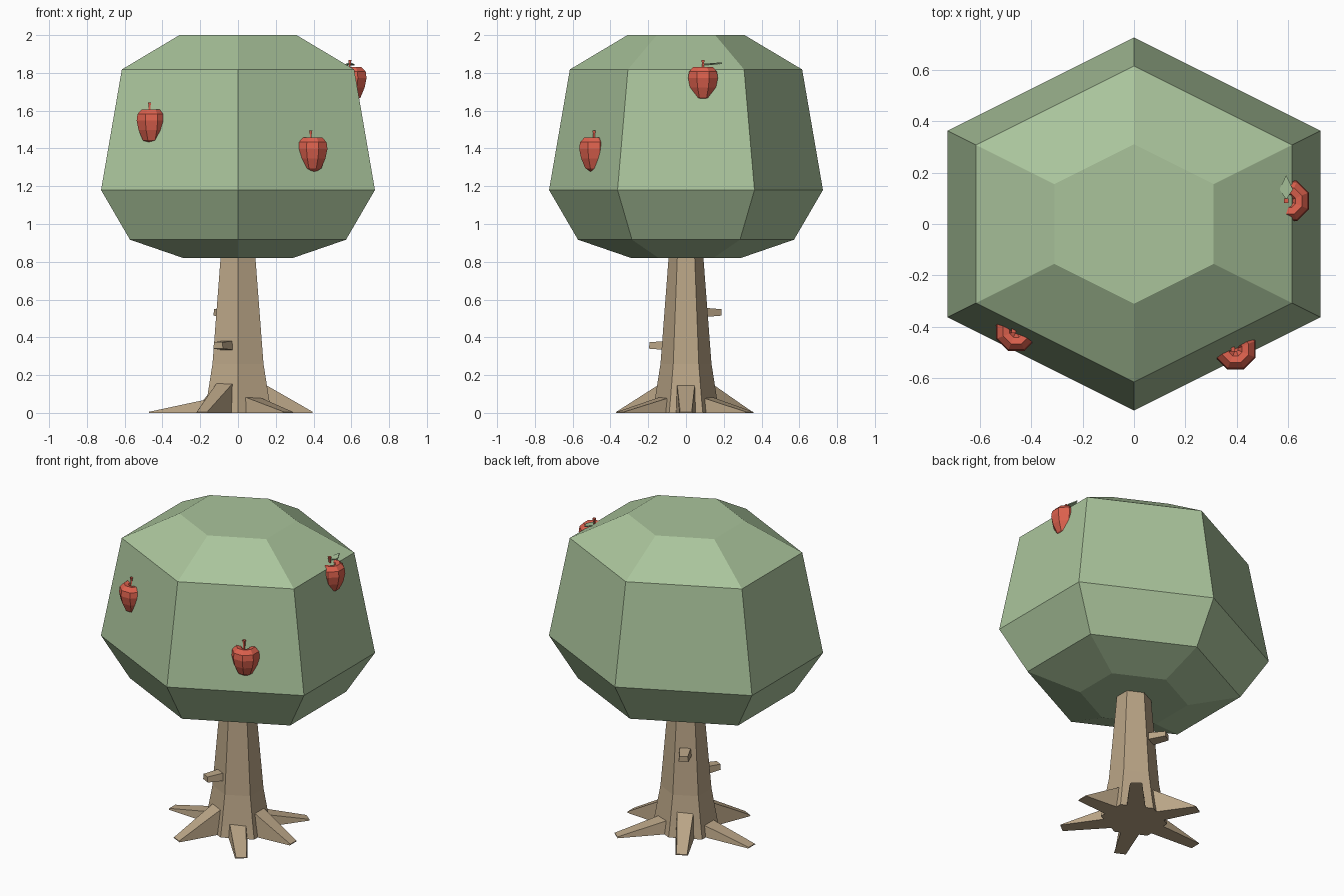
import bpy, bmesh, math
from mathutils import Vector

cube = bpy.data.objects.get("Cube")
if cube:
    bpy.data.objects.remove(cube, do_unlink=True)


def material(name, rgb):
    m = bpy.data.materials.new(name)
    m.use_nodes = True
    m.diffuse_color = (*rgb, 1)
    node = next(n for n in m.node_tree.nodes if n.type == 'BSDF_PRINCIPLED')
    node.inputs["Base Color"].default_value = (*rgb, 1)
    return m


GREEN = material("leaf green", (0.40, 0.55, 0.33))
BARK = material("bark brown", (0.49, 0.375, 0.24))
RED = material("apple red", (0.72, 0.12, 0.075))


def loft(name, rings, mat):
    """Skin a list of equal-sized point rings and cap both ends."""
    bm = bmesh.new()
    loops = [[bm.verts.new(p) for p in ring] for ring in rings]
    n = len(loops[0])
    for a, b in zip(loops, loops[1:]):
        for i in range(n):
            j = (i + 1) % n
            bm.faces.new((a[i], a[j], b[j], b[i]))
    bm.faces.new(loops[0][::-1])
    bm.faces.new(loops[-1])
    bmesh.ops.recalc_face_normals(bm, faces=bm.faces)
    mesh = bpy.data.meshes.new(name)
    bm.to_mesh(mesh)
    bm.free()
    mesh.materials.append(mat)
    obj = bpy.data.objects.new(name, mesh)
    bpy.context.collection.objects.link(obj)
    return obj


def hexagon(r, z):
    # hexagon widened so that it is as wide in x as in y
    stretch = 1 / math.cos(math.pi / 6)
    angles = [math.radians(30 + 60 * i) for i in range(6)]
    return [(r * stretch * math.cos(a), r * math.sin(a), z) for a in angles]


def circle(centre, r, z, n, turn=0.0):
    return [(centre[0] + r * math.cos(turn + math.tau * i / n),
             centre[1] + r * math.sin(turn + math.tau * i / n),
             centre[2] + z) for i in range(n)]


def beam(name, start, end, start_size, end_size):
    """Tapered bar; sizes are half width, bottom offset, top offset."""
    start, end = Vector(start), Vector(end)
    flat = Vector((end.x - start.x, end.y - start.y, 0)).normalized()
    side = Vector((-flat.y, flat.x, 0))
    rings = []
    for p, (w, low, high) in ((start, start_size), (end, end_size)):
        up = Vector((0, 0, 1))
        rings.append([p - side * w + up * low, p + side * w + up * low,
                      p + side * w * 0.85 + up * high, p - side * w * 0.85 + up * high])
    return loft(name, rings, BARK)


# Crown and trunk
loft("crown", [hexagon(r, z) for r, z in
               ((0.29, 0.82), (0.572, 0.917), (0.725, 1.18), (0.615, 1.818), (0.31, 2.0))], GREEN)
loft("trunk", [hexagon(r, z) for r, z in
               ((0.178, 0), (0.165, 0.07), (0.135, 0.26), (0.09, 0.85))], BARK)

# Roots: start, tip and height at the trunk
roots = {
    "left_root": ((0.10, 0), (0.395, 0), 0.175),
    "right_root": ((-0.10, 0), (-0.47, 0), 0.085),
    "front_right_root": ((-0.06, -0.09), (-0.19, -0.355), 0.17),
    "front_left_root": ((0.06, -0.09), (0.265, -0.345), 0.09),
    "back_left_root": ((0.06, 0.09), (0.265, 0.335), 0.09),
    "back_right_root": ((-0.06, 0.09), (-0.205, 0.335), 0.17),
}
for name, (a, b, h) in roots.items():
    beam(name, (*a, 0), (*b, 0), (0.058, 0, h), (0.036, 0, 0.006))

# Cut branch stubs
for name, y, z, tip in (("front_stub", -1, 0.355, -0.182), ("back_stub", 1, 0.53, 0.175)):
    beam(name, (-0.04, 0.06 * y, z), (-0.105, tip, z + 0.002),
         (0.04, -0.024, 0.028), (0.029, -0.017, 0.017))

# Apples: dimpled profile of radius and height about the widest level
profile = ((0.022, -0.105), (0.05, -0.088), (0.074, -0.035), (0.085, 0.015),
           (0.08, 0.05), (0.055, 0.075), (0.028, 0.07), (0.01, 0.045))
apples = {
    "left_apple": (0.602, 0.09, 1.757),
    "front_left_apple": (0.395, -0.487, 1.383),
    "front_right_apple": (-0.458, -0.415, 1.532),
}
for name, c in apples.items():
    loft(name, [circle(c, r, z, 8, math.pi / 8) for r, z in profile], RED)
    top = (c[0] - 0.01, c[1], c[2])
    loft(name + "_stem", [circle(top, r, z, 4, math.pi / 4) for r, z in
                          ((0.006, 0.04), (0.007, 0.09), (0.012, 0.112))], RED)
    # pointed leaf plate beside the stem
    x, y, z = top
    outline = ((0, 0.005), (0.026, 0.045), (0, 0.1), (-0.026, 0.045))
    loft(name + "_leaf", [[(x + u, y + v, z + 0.085 + h - abs(u) * 0.2 + v * 0.08)
                           for u, v in outline] for h in (0, 0.006)], GREEN)
